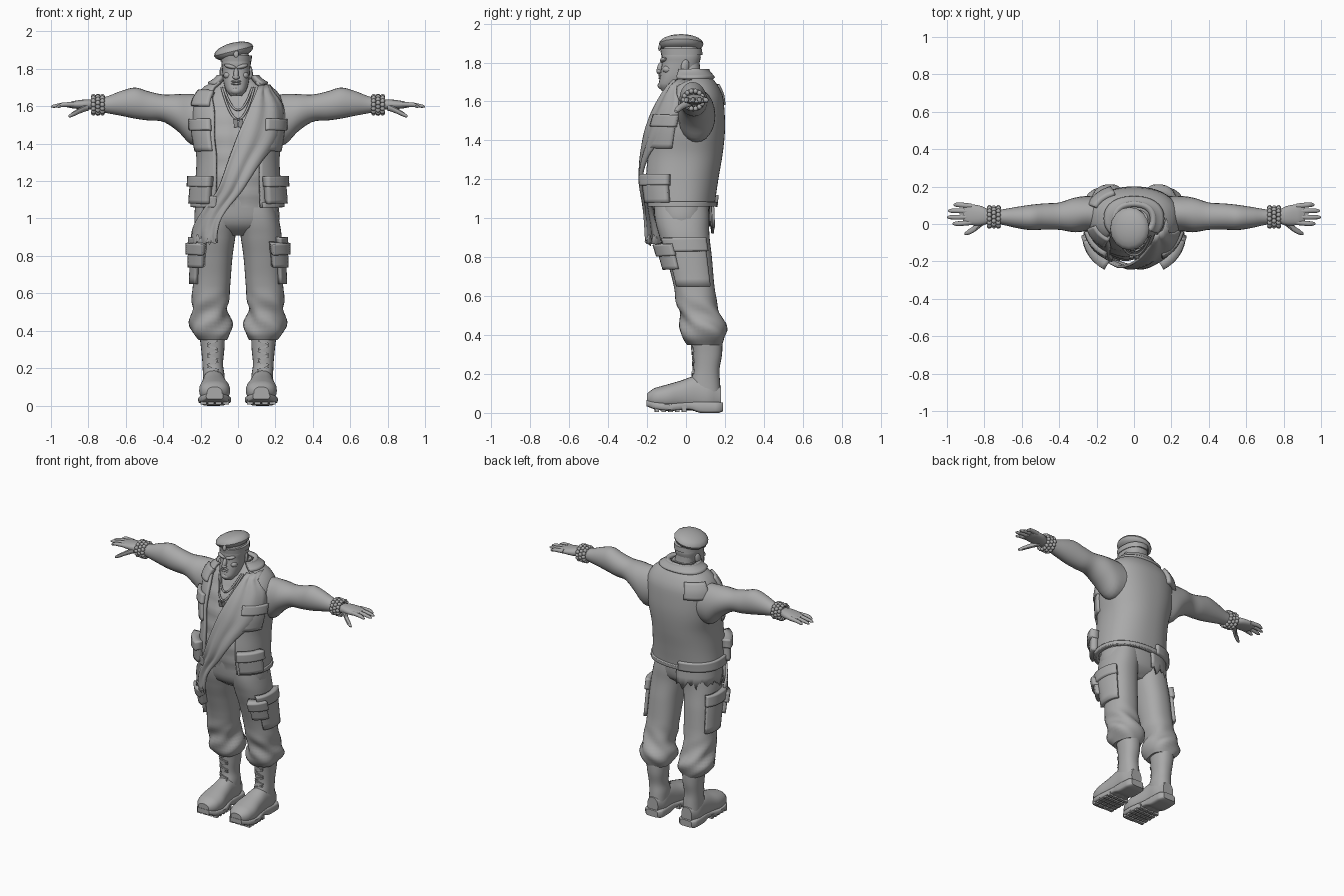
import bpy, bmesh, math, random
from mathutils import Vector, Matrix, Euler

random.seed(4)
if "Cube" in bpy.data.objects:
    bpy.data.objects.remove(bpy.data.objects["Cube"])

GREY = (0.4, 0.4, 0.4, 1)
mat = bpy.data.materials.new("plain_grey")
mat.use_nodes = True
mat.diffuse_color = GREY
mat.node_tree.nodes["Principled BSDF"].inputs["Base Color"].default_value = GREY


def finish(name, bm, mirror=False, thick=0, angle=40):
    bmesh.ops.recalc_face_normals(bm, faces=bm.faces)
    me = bpy.data.meshes.new(name)
    bm.to_mesh(me)
    bm.free()
    me.shade_smooth()
    me.set_sharp_from_angle(angle=math.radians(angle))
    me.materials.append(mat)
    ob = bpy.data.objects.new(name, me)
    bpy.context.scene.collection.objects.link(ob)
    if thick:
        mod = ob.modifiers.new("thickness", "SOLIDIFY")
        mod.thickness, mod.offset = thick, 0
    if mirror:
        ob.modifiers.new("other_side", "MIRROR")
    return ob


def sample(keys, t):
    """Smooth interpolation through rows of (t, values...)."""
    t = min(max(t, keys[0][0]), keys[-1][0])
    i = max(k for k in range(len(keys) - 1) if keys[k][0] <= t)
    p = [keys[min(max(i + k, 0), len(keys) - 1)] for k in (-1, 0, 1, 2)]
    f = (t - p[1][0]) / (p[2][0] - p[1][0])
    return [b + f / 2 * (c - a + f * (2 * a - 5 * b + 4 * c - d + f * (3 * (b - c) + d - a)))
            for a, b, c, d in list(zip(*p))[1:]]


def surf(keys, u, t, off=0, axis="z", n=2.3):
    """Point on a body of rounded sections: centre a,b and radii ra,rb at t."""
    a, b, ra, rb = sample(keys, t)
    c, s = math.cos(u), math.sin(u)
    a += (ra + off) * math.copysign(abs(c) ** (2 / n), c)
    b += (rb + off) * math.copysign(abs(s) ** (2 / n), s)
    return Vector({"z": (a, b, t), "x": (t, a, b), "y": (a, t, b)}[axis])


def grid(name, fn, nu, nv, closed=False, **kw):
    bm = bmesh.new()
    rows = [[bm.verts.new(fn(i / nu, j / nv)) for i in range(nu if closed else nu + 1)]
            for j in range(nv + 1)]
    for r, q in zip(rows, rows[1:]):
        for i in range(nu):
            k = (i + 1) % len(r)
            bm.faces.new((r[i], r[k], q[k], q[i]))
    if closed:
        bm.faces.new(rows[0])
        bm.faces.new(rows[-1])
    return finish(name, bm, **kw)


def loft(name, keys, axis="z", n=2.3, sides=24, rows=20, bump=lambda u, t: 0, **kw):
    lo, hi = keys[0][0], keys[-1][0]

    def fn(a, b):
        u, t = a * math.tau, lo + (hi - lo) * b
        return surf(keys, u, t, bump(u, t), axis, n)
    return grid(name, fn, sides, rows, True, **kw)


def patch(name, keys, u0, u1, t0, t1, thick, ragged=0, **kw):
    """Raised panel that follows a body, angles in degrees, front at 270."""
    def fn(a, b):
        t = t0 + (t1 - t0) * b
        p = surf(keys, math.radians(u0 + (u1 - u0) * a), t, thick / 2)
        p.z -= random.random() * ragged * (b == 0)
        return p
    return grid(name, fn, max(6, int(abs(u1 - u0) / 5)), 6, thick=thick, **kw)


def solids(name, kind, parts, **kw):
    """Balls or boxes given as (location, size, rotation)."""
    bm = bmesh.new()
    for loc, size, rot in parts:
        m = Matrix.LocRotScale(Vector(loc), Euler(rot), Vector(size))
        if kind == "ball":
            bmesh.ops.create_uvsphere(bm, u_segments=16, v_segments=10, radius=1, matrix=m)
        else:
            bmesh.ops.create_cube(bm, size=1, matrix=m)
    return finish(name, bm, **kw)


# Torso and open vest
torso = [(1.06, 0, -.03, .225, .165), (1.2, 0, -.03, .215, .183), (1.33, 0, -.015, .21, .19),
         (1.45, 0, 0, .23, .187), (1.55, 0, .015, .235, .17), (1.63, 0, .03, .225, .145),
         (1.69, 0, .033, .185, .112), (1.73, 0, .028, .115, .083), (1.76, 0, .025, .085, .065)]
FRONT = math.pi * 1.5
loft("torso", torso, sides=48, rows=28,
     bump=lambda u, t: -.014 - .012 * math.exp(-((u - FRONT) / .1) ** 2) - .003 * math.sin(t * 60))
gap = [(1.06, 28), (1.4, 30), (1.6, 30), (1.76, 52)]


def vest_point(a, b):
    t = 1.06 + .69 * b
    g = math.radians(sample(gap, t)[0])
    return surf(torso, FRONT + g + (math.tau - 2 * g) * a, t, .004)


grid("vest", vest_point, 64, 28, thick=.018)
patch("vest_collar", torso, -40, 220, 1.715, 1.765, .03)
patch("vest_hem", torso, -60, 240, 1.06, 1.085, .024)
for side, u0, u1 in (("left", 304, 346), ("right", 194, 236)):
    patch(side + "_hip_pocket", torso, u0, u1, 1.08, 1.2, .05)
    patch(side + "_hip_flap", torso, u0 - 2, u1 + 2, 1.17, 1.225, .064)
    patch(side + "_chest_pocket", torso, u0, u1, 1.36, 1.5, .026)
    patch(side + "_chest_flap", torso, u0 - 2, u1 + 2, 1.47, 1.53, .036)
patch("shoulder_pad", torso, 115, 160, 1.58, 1.68, .036)
patch("shoulder_tab", torso, 195, 235, 1.6, 1.68, .03)


def front_point(x, z, off):
    ra = sample(torso, z)[2]
    c = math.copysign(min(1, abs(x) / ra) ** 1.15, x)
    p = surf(torso, -math.acos(c), max(z, 1.06), off)
    p.z = z
    return p


# Sash across the chest with a torn tail
sash = [(.84, -.21, -.1), (.92, -.222, -.1), (1.02, -.18, -.07), (1.15, -.1, .02), (1.3, -.05, .11),
        (1.45, 0, .215), (1.6, .06, .222), (1.71, .1, .15)]


def sash_point(a, b):
    z = .84 + .87 * b
    left, right = sample(sash, z)
    p = front_point(left + (right - left) * a, z, .02 + .005 * math.sin(a * 14 + b * 5))
    p.z += (random.uniform(-.04, .08) if b == 0 else 0)
    return p


grid("sash", sash_point, 14, 26, thick=.014)
patch("sash_hip_wrap", torso, 100, 245, 1.06, 1.12, .03)
skirt = [(.98, 0, -.02, .22, .155), (1.1, 0, -.025, .215, .155)]
patch("torn_hip_cloth", skirt, 95, 215, .99, 1.09, .014, ragged=.07)

# Necklaces and tags
for k, (w, low) in enumerate(((.075, 1.58), (.085, 1.53))):
    cu = bpy.data.curves.new("necklace", "CURVE")
    cu.dimensions, cu.bevel_depth = "3D", .006
    cu.materials.append(mat)
    sp = cu.splines.new("POLY")
    sp.points.add(16)
    for i, q in enumerate(sp.points):
        f = i / 8 - 1
        q.co = (*front_point(w * f, low + (1.7 - low) * f * f, .004), 1)
    ob = bpy.data.objects.new(f"necklace_{k + 1}", cu)
    bpy.context.scene.collection.objects.link(ob)
solids("neck_tags", "box", [(front_point(x, 1.51, .006), (.022, .008, .045), (.3, x * 9, 0))
                            for x in (-.012, .014)])

# Neck and head
HX = -.01
loft("neck", [(1.6, 0, .03, .09, .07), (1.7, 0, .022, .072, .06), (1.8, HX, .015, .062, .055)])
loft("head", [(1.655, HX, -.085, .03, .04), (1.68, HX, -.07, .052, .07), (1.72, HX, -.05, .066, .085),
              (1.76, HX, -.037, .072, .092), (1.8, HX, -.027, .075, .097), (1.84, HX, -.025, .078, .1),
              (1.9, HX, -.03, .06, .08)], n=2.5)
solids("nose", "ball", [((HX, -.133, 1.772), (.014, .016, .034), (-.3, 0, 0)),
                        ((HX, -.138, 1.755), (.019, .014, .012), (0, 0, 0))])
solids("brow", "ball", [((HX + s * .032, -.115, 1.813), (.034, .018, .012), (0, s * -.25, s * .25))
                        for s in (-1, 1)])
solids("cheeks", "ball", [((HX + s * .045, -.095, 1.765), (.022, .026, .02), (0, 0, 0)) for s in (-1, 1)])
solids("lips", "ball", [((HX, -.13, z), (.027, .012, .007), (0, 0, 0)) for z in (1.72, 1.733)])
solids("chin", "ball", [((HX, -.12, 1.682), (.032, .026, .022), (0, 0, 0))])
solids("ears", "ball", [((HX + s * .077, -.005, 1.78), (.011, .022, .036), (-.2, 0, s * .3)) for s in (-1, 1)])

# Beret drooping to one side
loft("beret_band", [(1.838, HX, -.022, .083, .106), (1.872, HX, -.025, .084, .108)], rows=3)
solids("beret_crown", "ball", [((-.023, -.025, 1.895), (.108, .115, .045), (0, -.25, 0))])
solids("beret_badge", "ball", [((HX, -.134, 1.88), (.014, .008, .02), (-.2, 0, 0))])

# Arms
loft("arms", [(.17, .05, 1.53, .1, .13), (.25, .055, 1.53, .095, .135), (.32, .048, 1.565, .092, .1),
              (.4, .042, 1.59, .073, .073), (.48, .04, 1.602, .07, .078), (.55, .035, 1.617, .068, .083),
              (.63, .035, 1.615, .056, .065), (.7, .037, 1.608, .042, .045), (.78, .038, 1.608, .034, .032)],
     axis="x", n=2, rows=30, mirror=True)
loft("palms", [(.76, .038, 1.608, .033, .028), (.82, .045, 1.61, .052, .026), (.88, .05, 1.608, .055, .02),
               (.915, .052, 1.606, .047, .012)], axis="x", mirror=True)
for finger, y, tip in (("index", .008, .97), ("middle", .038, 1), ("ring", .068, .995), ("little", .096, .965)):
    spread = y + (y - .05) * .15
    loft(finger + "_fingers", [(.87, y, 1.61, .014, .014), (.94, spread, 1.608, .013, .012),
                               (tip - .01, spread, 1.6, .01, .009), (tip, spread, 1.598, .004, .004)],
         axis="x", n=2, sides=10, rows=10, mirror=True)
loft("thumbs", [(.8, .02, 1.595, .024, .02), (.85, -.022, 1.575, .018, .016), (.89, -.045, 1.555, .014, .013),
                (.905, -.052, 1.547, .006, .006)], axis="x", n=2, sides=10, rows=10, mirror=True)

# Beaded bracelets
beads = []
for row in range(3):
    for k in range(14):
        u = math.tau * (k + row / 2) / 14
        beads.append(((.725 + .024 * row, .038 + .05 * math.cos(u), 1.608 + .046 * math.sin(u)),
                      (.013, .013, .013), (u, 0, 0)))
solids("bracelets", "ball", beads, mirror=True)

# Trousers with bloused cuffs
leg = [(.35, .135, .095, .075, .09), (.38, .14, .09, .1, .11), (.43, .145, .09, .113, .118),
       (.5, .15, .075, .095, .105), (.56, .148, .055, .1, .105), (.66, .14, .04, .1, .105),
       (.8, .133, .015, .104, .118), (.92, .122, -.01, .11, .13), (1, .11, -.02, .108, .14),
       (1.08, .1, -.025, .1, .14)]


def folds(u, t):
    return .009 * math.sin(4 * u + 45 * t) * max(0, 1 - abs(t - .46) / .16)


loft("trouser_legs", leg, sides=36, rows=40, bump=folds, mirror=True)
loft("trouser_seat", [(.91, 0, -.015, .1, .07), (.95, 0, -.018, .2, .12), (1, 0, -.022, .222, .142),
                      (1.12, 0, -.025, .21, .152)], rows=10)
patch("thigh_pockets", leg, 315, 400, .65, .88, .022, mirror=True)
patch("thigh_flaps", leg, 313, 402, .83, .9, .034, mirror=True)
patch("thigh_pouches", leg, 290, 335, .74, .85, .044, mirror=True)
patch("pouch_flaps", leg, 288, 337, .81, .87, .056, mirror=True)

# Boots
shaft = [(.08, .13, .1, .058, .08), (.16, .13, .1, .058, .075), (.22, .135, .105, .055, .067),
         (.3, .135, .11, .062, .075), (.38, .138, .108, .068, .08)]
loft("boot_shafts", shaft, mirror=True)
loft("boot_feet", [(-.2, .125, .07, .04, .03), (-.17, .125, .075, .07, .05), (-.1, .125, .08, .083, .065),
                   (-.03, .127, .09, .072, .075), (.05, .13, .1, .062, .09), (.12, .13, .09, .06, .085),
                   (.18, .13, .08, .04, .055)], axis="y", mirror=True)
loft("boot_soles", [(-.203, .125, .05, .045, .016), (-.16, .125, .037, .077, .02), (-.08, .125, .03, .088, .02),
                    (.02, .128, .037, .066, .02), (.07, .13, .03, .066, .03), (.17, .13, .028, .064, .028),
                    (.19, .13, .03, .045, .022)], axis="y", n=5, mirror=True)
solids("sole_lugs", "box", [((.125 + dx, -.15 + .035 * k, .02), (.032, .022, .03), (0, 0, dx))
                            for k in range(5) for dx in (-.06, -.02, .02, .06)], mirror=True)
laces = []
for k in range(7):
    p = surf(shaft, FRONT, .17 + .028 * k)
    laces.append((p, (.06, .012, .01), (0, .3 * (-1) ** k, 0)))
solids("boot_laces", "box", laces, mirror=True)
